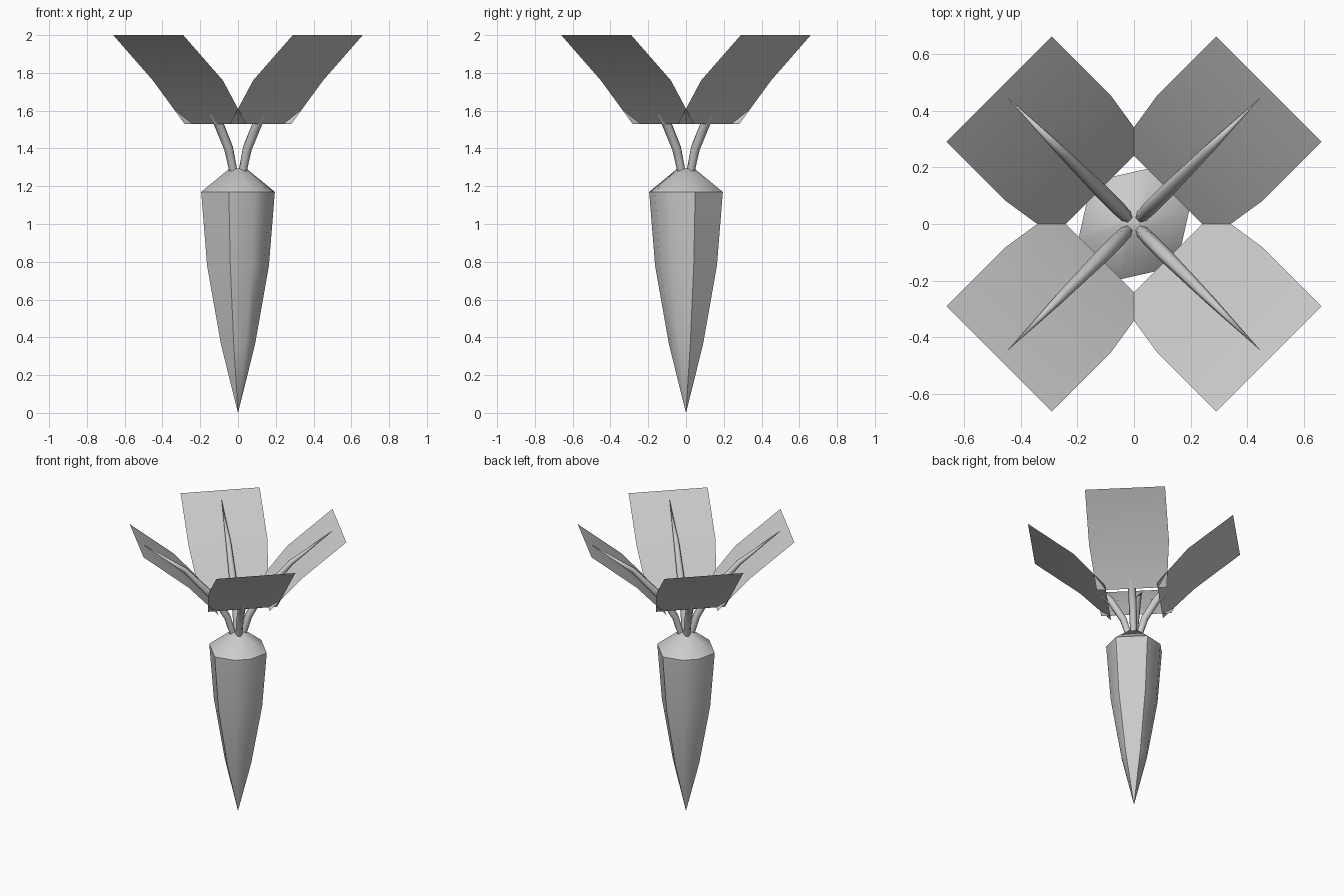
import bpy, bmesh
from math import radians, cos, sin, pi
from mathutils import Vector, Matrix

if "Cube" in bpy.data.objects:
    bpy.data.objects.remove(bpy.data.objects["Cube"])

grey = bpy.data.materials.new("plain grey")
grey.use_nodes = True
grey.diffuse_color = (0.6, 0.6, 0.6, 1)
grey.node_tree.nodes["Principled BSDF"].inputs["Base Color"].default_value = (0.6, 0.6, 0.6, 1)


def finish(name, bm, angle=180, fix_normals=True):
    """Turn a bmesh into a smooth-shaded object."""
    if fix_normals:
        bmesh.ops.recalc_face_normals(bm, faces=bm.faces)
    mesh = bpy.data.meshes.new(name)
    bm.to_mesh(mesh)
    bm.free()
    mesh.materials.append(grey)
    obj = bpy.data.objects.new(name, mesh)
    bpy.context.collection.objects.link(obj)
    bpy.ops.object.select_all(action="DESELECT")
    obj.select_set(True)
    bpy.context.view_layer.objects.active = obj
    bpy.ops.object.shade_smooth_by_angle(angle=radians(angle))
    return obj


def skin(bm, rings, tip):
    """Bridge rings of points, cap the first and close the last to a tip."""
    loops = [[bm.verts.new(p) for p in ring] for ring in rings]
    n = len(loops[0])
    for a, b in zip(loops, loops[1:]):
        for i in range(n):
            j = (i + 1) % n
            bm.faces.new((a[i], a[j], b[j], b[i]))
    end = bm.verts.new(tip)
    for i in range(n):
        bm.faces.new((loops[-1][i], loops[-1][(i + 1) % n], end))
    bm.faces.new(loops[0][::-1])


# Root: uneven eight-sided section, tapering down to a point
angles = [radians(a + half) for half in (0, 180) for a in (14, 76, 118, 152)]
radii = [0.201, 0.201, 0.186, 0.186] * 2
section = [Vector((r * cos(a), r * sin(a), 0)) for a, r in zip(angles, radii)]
profile = [(0.22, 1.295), (1, 1.17), (0.84, 0.78), (0.46, 0.36)]
bm = bmesh.new()
skin(bm, [[p * s + Vector((0, 0, z)) for p in section] for s, z in profile], (0, 0, 0))
finish("root", bm, 50)

# Stem path and leaf rows, both running outward along +x before being turned
stem_path = [(0.035, 1.28, 0.022), (0.07, 1.4, 0.025),
             (0.15, 1.54, 0.026), (0.35, 1.76, 0.018)]
stem_tip = (0.625, 0, 1.965)
leaf_rows = [(0.17, 0.23, 1.53), (0.375, 0.262, 1.76), (0.672, 0.262, 2.0)]

corners = {"front_left": -45, "back_left": 45, "back_right": 135, "front_right": 225}
for place, turn in corners.items():
    spin = Matrix.Rotation(radians(turn), 4, "Z")

    # Stem: tapered six-sided tube
    rings = []
    for k, (d, z, r) in enumerate(stem_path):
        here = Vector((d, 0, z))
        before = stem_path[max(k - 1, 0)]
        after = stem_path[min(k + 1, len(stem_path) - 1)]
        along = Vector((after[0] - before[0], 0, after[1] - before[1])).normalized()
        side = Vector((0, 1, 0))
        up = along.cross(side)
        rings.append([here + r * (side * cos(i * pi / 3) + up * sin(i * pi / 3))
                      for i in range(6)])
    bm = bmesh.new()
    skin(bm, rings, stem_tip)
    bm.transform(spin)
    finish(place + "_stem", bm, 70)

    # Leaf: thin bent sheet facing up
    bm = bmesh.new()
    rows = [[bm.verts.new((d, s, z)) for s in (-w, 0, w)] for d, w, z in leaf_rows]
    for a, b in zip(rows, rows[1:]):
        for i in range(2):
            bm.faces.new((a[i], b[i], b[i + 1], a[i + 1]))
    bm.transform(spin)
    finish(place + "_leaf", bm, 60, fix_normals=False)
